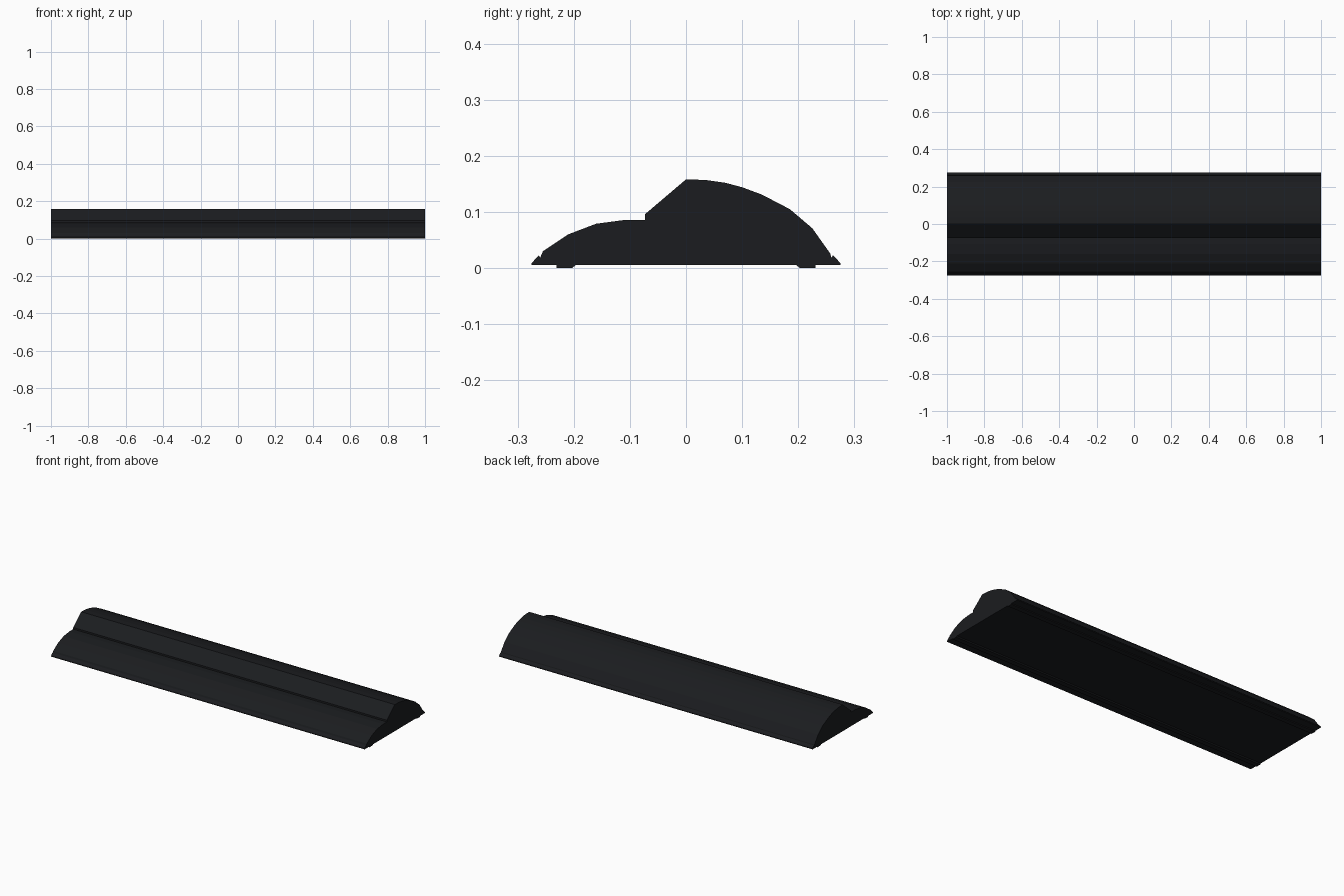
import bpy, bmesh

if "Cube" in bpy.data.objects:
    bpy.data.objects.remove(bpy.data.objects["Cube"])

mat = bpy.data.materials.new("dark_rubber")
mat.diffuse_color = (0.011, 0.012, 0.014, 1)
mat.use_nodes = True
mat.node_tree.nodes["Principled BSDF"].inputs["Base Color"].default_value = mat.diffuse_color


def extrude_profile(name, pts, x0=-1.0, x1=1.0):
    """Extrude a closed (y, z) outline along x."""
    bm = bmesh.new()
    face = bm.faces.new([bm.verts.new((x0, y, z)) for y, z in pts])
    ext = bmesh.ops.extrude_face_region(bm, geom=[face], use_keep_orig=True)
    verts = [g for g in ext["geom"] if isinstance(g, bmesh.types.BMVert)]
    bmesh.ops.translate(bm, verts=verts, vec=(x1 - x0, 0, 0))
    bmesh.ops.recalc_face_normals(bm, faces=bm.faces)
    mesh = bpy.data.meshes.new(name)
    bm.to_mesh(mesh)
    bm.free()
    mesh.materials.append(mat)
    obj = bpy.data.objects.new(name, mesh)
    bpy.context.collection.objects.link(obj)
    return obj


# Main body: low front curve, step, sloped face, tall back curve, edge lips
body = [
    (-0.275, 0.005), (-0.275, 0.009), (-0.262, 0.023), (-0.260, 0.018),
    (-0.255, 0.030), (-0.210, 0.060), (-0.160, 0.079), (-0.107, 0.086),
    (-0.073, 0.086), (-0.073, 0.096), (0.000, 0.158), (0.035, 0.157),
    (0.070, 0.152), (0.100, 0.144), (0.135, 0.131), (0.185, 0.105),
    (0.225, 0.071), (0.257, 0.026), (0.259, 0.018), (0.262, 0.023),
    (0.275, 0.009), (0.275, 0.005),
]
extrude_profile("body", body)

# Thin foot strips under both long edges
foot = [(0.197, 0.005), (0.203, 0.0), (0.231, 0.0), (0.231, 0.005)]
for side, s in (("front", -1), ("back", 1)):
    extrude_profile(side + "_foot_strip", [(s * y, z) for y, z in foot])
